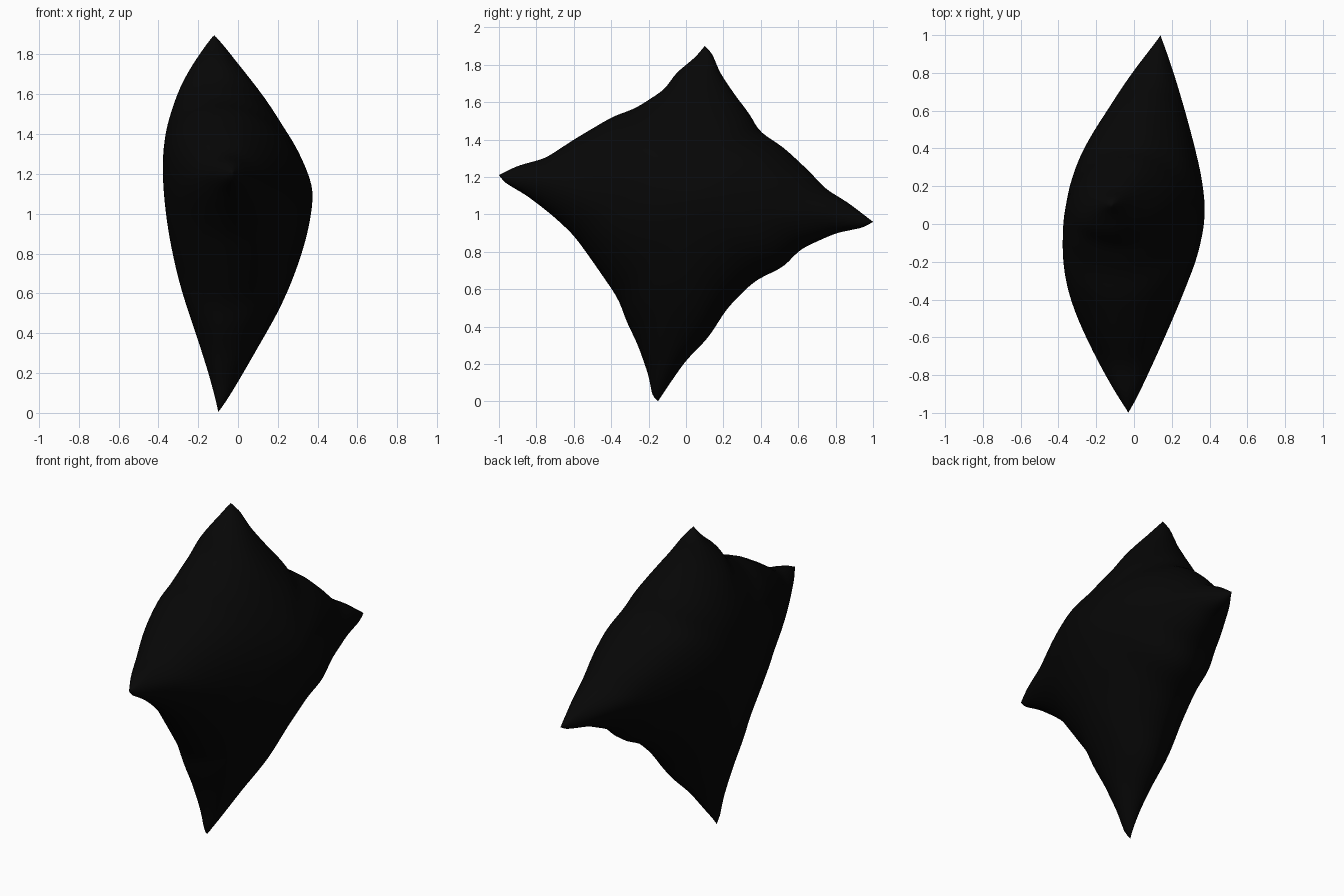
import bpy, bmesh, math
from mathutils import Vector

default_cube = bpy.data.objects.get("Cube")
if default_cube:
    bpy.data.objects.remove(default_cube, do_unlink=True)

# Seam outline as (y, z) edges between the four corners
TOP_FRONT = [(-1, 1.21), (-.9, 1.26), (-.75, 1.3), (-.6, 1.4), (-.38, 1.53), (-.28, 1.56),
             (-.11, 1.67), (-.06, 1.75), (.05, 1.84), (.1, 1.9)]
TOP_BACK = [(.1, 1.9), (.14, 1.86), (.18, 1.76), (.26, 1.64), (.36, 1.51), (.38, 1.45),
            (.52, 1.36), (.67, 1.22), (.74, 1.14), (.87, 1.06), (1, .96)]
LOW_BACK = [(-.15, 0), (-.07, .12), (0, .22), (.12, .34), (.22, .5), (.37, .65),
            (.53, .72), (.6, .81), (.8, .9), (.95, .93), (1, .96)]
LOW_FRONT = [(-1, 1.21), (-.97, 1.17), (-.85, 1.1), (-.72, 1), (-.6, .89), (-.5, .75),
             (-.41, .62), (-.35, .53), (-.33, .45), (-.26, .31), (-.2, .14), (-.18, .03), (-.15, 0)]
# Sideways lean of each corner
LEAN = {"front": -.03, "top": -.12, "back": .14, "bottom": -.1}
STEPS = 56
HALF_THICKNESS = .36


def along(points, t):
    """Point at fraction t of the length of a polyline."""
    pts = [Vector(p) for p in points]
    lengths = [(b - a).length for a, b in zip(pts, pts[1:])]
    left = t * sum(lengths)
    for a, b, length in zip(pts, pts[1:], lengths):
        if left <= length:
            return a.lerp(b, left / length)
        left -= length
    return pts[-1]


def soft_edge(points):
    """Resample an edge and round off its kinks."""
    line = [along(points, t) for t in params]
    for _ in range(3):
        inner = [(a + 2 * b + c) / 4 for a, b, c in zip(line, line[1:], line[2:])]
        line = [line[0]] + inner + [line[-1]]
    return line


def mix(a, b, t):
    return a * (1 - t) + b * t


def bilinear(front, top, bottom, back, s, t):
    return mix(mix(front, top, s), mix(bottom, back, s), t)


def puff(s, fullness):
    """Rounded inflation profile across the cushion."""
    u = min(1, abs(2 * s - 1))
    return math.sqrt(max(0, 1 - u ** fullness))


# Parameters packed more closely towards the seam
params = []
for i in range(STEPS + 1):
    f = 2 * i / STEPS - 1
    params.append((mix(f, math.sin(f * math.pi / 2), .7) + 1) / 2)

upper, lower, front, back = [soft_edge(e) for e in (TOP_FRONT, LOW_BACK, LOW_FRONT, TOP_BACK)]
corners = [upper[0], upper[-1], lower[0], lower[-1]]
leans = [LEAN[name] for name in ("front", "top", "bottom", "back")]


def cushion_point(i, j, side):
    """Blend the four seam edges, then inflate to one side."""
    s, t = params[i], params[j]
    flat = mix(upper[i], lower[i], t) + mix(front[j], back[j], s) - bilinear(*corners, s, t)
    x = bilinear(*leans, s, t)
    if side > 0:
        # Pointed face with a soft peak
        swell = puff(s, 1.8) * puff(t, 1.8)
        x += (HALF_THICKNESS + .03) * swell
        x += .015 * swell * math.exp(-(flat - Vector((.1, 1.2))).length_squared / .03)
    else:
        # Fuller, flatter face that bulges higher up
        swell = puff(s ** 1.2, 2.4) * puff(1 - (1 - t) ** 1.2, 2.4)
        x -= (HALF_THICKNESS - .02) * swell
    return x, flat.x, flat.y


# Two puffed faces welded along the seam
bm = bmesh.new()
for side in (-1, 1):
    grid = [[bm.verts.new(cushion_point(i, j, side)) for j in range(STEPS + 1)]
            for i in range(STEPS + 1)]
    for i in range(STEPS):
        for j in range(STEPS):
            bm.faces.new((grid[i][j], grid[i + 1][j], grid[i + 1][j + 1], grid[i][j + 1]))
bmesh.ops.remove_doubles(bm, verts=bm.verts, dist=.0005)
bmesh.ops.recalc_face_normals(bm, faces=bm.faces)
for face in bm.faces:
    face.smooth = True
mesh = bpy.data.meshes.new("cushion")
bm.to_mesh(mesh)
bm.free()
cushion = bpy.data.objects.new("cushion", mesh)
bpy.context.collection.objects.link(cushion)

# Black fabric
fabric = bpy.data.materials.new("black fabric")
fabric.use_nodes = True
colour = (.002, .002, .002, 1)
fabric.diffuse_color = colour
fabric.node_tree.nodes["Principled BSDF"].inputs["Base Color"].default_value = colour
mesh.materials.append(fabric)
